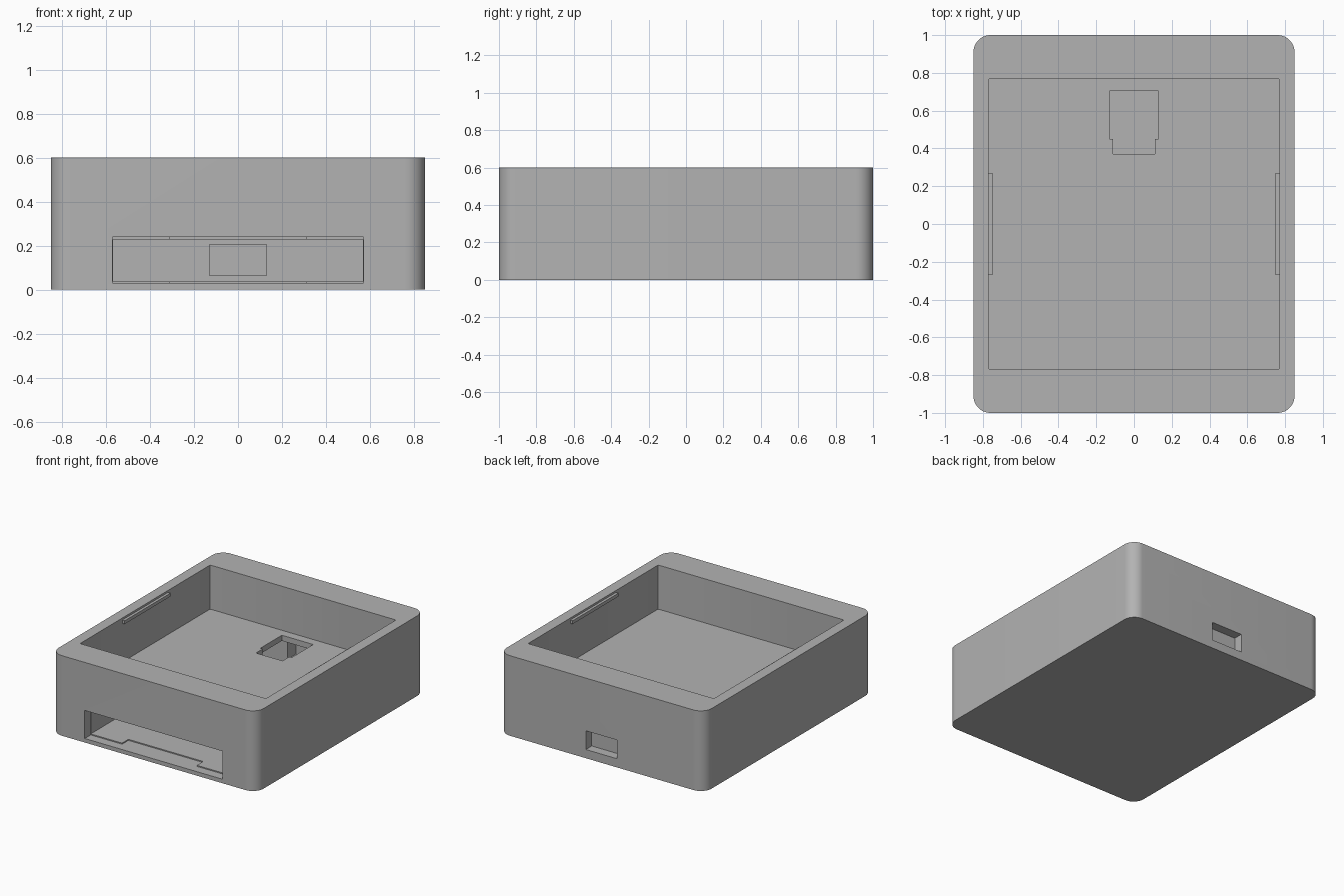
import bpy, bmesh

cube = bpy.data.objects.get("Cube")
if cube:
    bpy.data.objects.remove(cube, do_unlink=True)

# One plain grey plastic
grey = bpy.data.materials.new("grey_plastic")
grey.use_nodes = True
colour = (0.45, 0.45, 0.45, 1)
grey.diffuse_color = colour
grey.node_tree.nodes["Principled BSDF"].inputs["Base Color"].default_value = colour


def box(name, x, y, z, radius=0, segments=1):
    """Box from (min, max) ranges, with optional rounded upright edges."""
    bm = bmesh.new()
    bmesh.ops.create_cube(bm, size=1)
    for v in bm.verts:
        v.co = [r[0] if c < 0 else r[1] for c, r in zip(v.co, (x, y, z))]
    if radius:
        upright = [e for e in bm.edges
                   if abs(e.verts[0].co.z - e.verts[1].co.z) > 0.001]
        bmesh.ops.bevel(bm, geom=upright, offset=radius, segments=segments,
                        profile=0.5, affect='EDGES')
    mesh = bpy.data.meshes.new(name)
    bm.to_mesh(mesh)
    bm.free()
    mesh.materials.append(grey)
    obj = bpy.data.objects.new(name, mesh)
    bpy.context.collection.objects.link(obj)
    return obj


def sym(half):
    return (-half, half)


# Rounded outer body
case = box("case_body", sym(0.85), sym(1), (0, 0.6), 0.09, 12)

# Openings carved out of the body
cutters = [
    box("top_cavity", sym(0.77), sym(0.77), (0.27, 0.7), 0.008, 2),
    box("front_slot", sym(0.57), (-1.1, -0.93), (0.03, 0.24)),
    box("front_slot_middle", sym(0.31), (-1.1, -0.855), (0.03, 0.24)),
    box("lower_bay", sym(0.569), (-1.05, 0.77), (0.038, 0.228)),
    box("connector_passage", sym(0.13), (0.7, 0.87), (0.065, 0.205)),
    box("back_port", sym(0.13), (0.93, 1.1), (0.065, 0.205)),
    box("floor_hatch", sym(0.13), (0.45, 0.705), (0.15, 0.35)),
    box("hatch_notch", sym(0.11), (0.37, 0.5), (0.16, 0.34)),
]
for cutter in cutters:
    cutter.hide_render = True
    mod = case.modifiers.new(cutter.name, 'BOOLEAN')
    mod.operation = 'DIFFERENCE'
    mod.solver = 'EXACT'
    mod.object = cutter

# Bake the cuts and drop the cutters
bpy.context.view_layer.update()
graph = bpy.context.evaluated_depsgraph_get()
carved = bpy.data.meshes.new_from_object(case.evaluated_get(graph))
case.modifiers.clear()
case.data = carved
for cutter in cutters:
    bpy.data.objects.remove(cutter, do_unlink=True)

# Snap ridges on the cavity side walls
for name, side in (("left_snap_ridge", 1), ("right_snap_ridge", -1)):
    xs = sorted((side * 0.75, side * 0.775))
    box(name, xs, sym(0.27), (0.56, 0.585))

# Smooth rounded corners, crisp edges elsewhere
bpy.ops.object.select_all(action='DESELECT')
case.select_set(True)
bpy.context.view_layer.objects.active = case
bpy.ops.object.shade_smooth_by_angle(angle=0.5)
